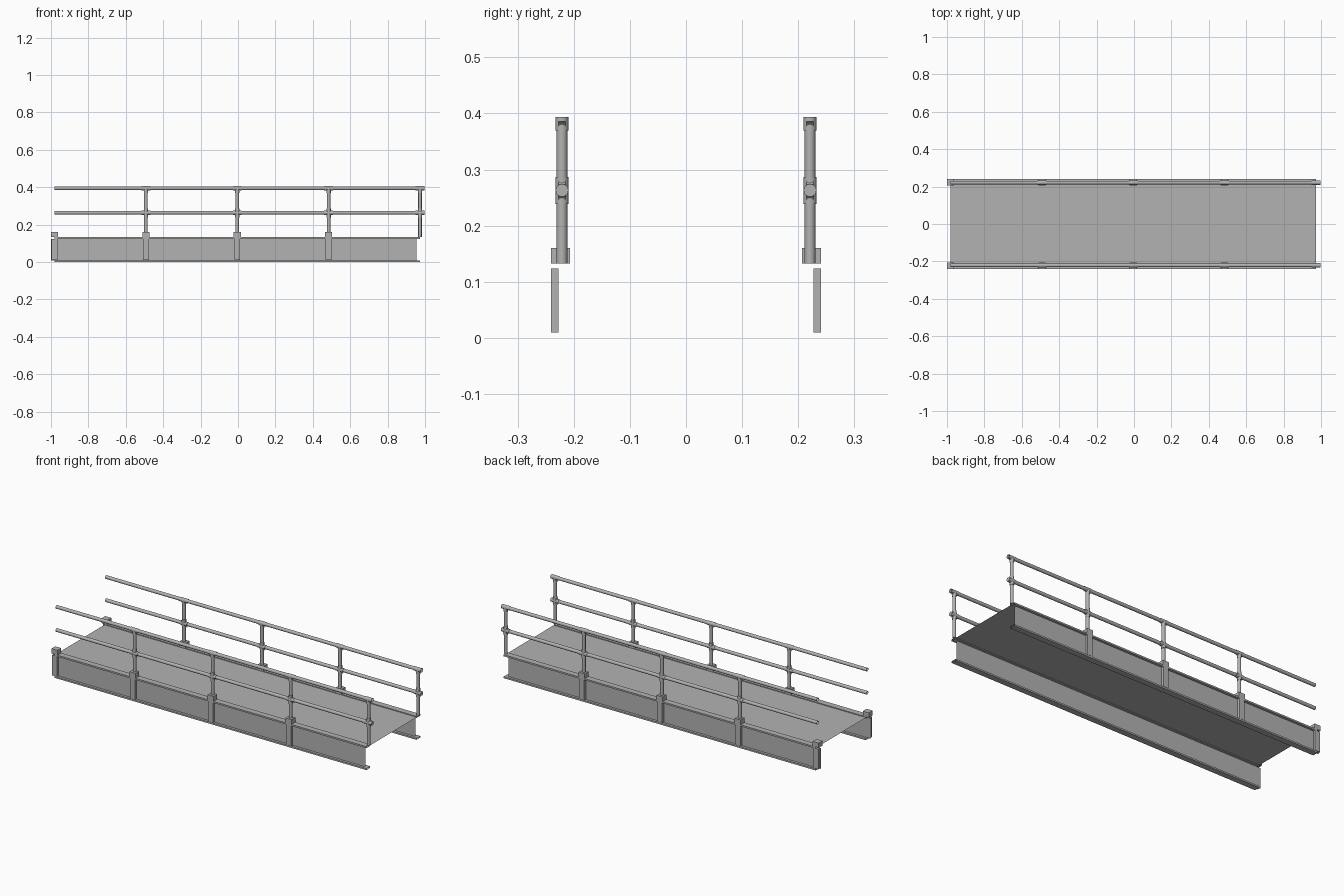
import bpy, bmesh
from math import pi, sin, cos
from mathutils import Matrix, Vector

cube = bpy.data.objects.get("Cube")
if cube:
    bpy.data.objects.remove(cube)

steel = bpy.data.materials.new("grey_steel")
steel.use_nodes = True
grey = (0.45, 0.45, 0.45, 1)
steel.diffuse_color = grey
steel.node_tree.nodes["Principled BSDF"].inputs["Base Color"].default_value = grey

# Shared layout
START, SPAN = -0.981, 0.4885
STATIONS = [START + SPAN * i for i in range(5)]
RAIL_Y, TOP_Z, MID_Z = 0.221, 0.394, 0.263
BEAM_TOP, FLANGE = 0.133, 0.009
TUBE_R, SLEEVE_R, ARM = 0.0096, 0.0114, 0.024


def finish(bm, name, smooth=False):
    bmesh.ops.recalc_face_normals(bm, faces=bm.faces[:])
    mesh = bpy.data.meshes.new(name)
    bm.to_mesh(mesh)
    bm.free()
    mesh.materials.append(steel)
    obj = bpy.data.objects.new(name, mesh)
    bpy.context.collection.objects.link(obj)
    if smooth:
        bpy.ops.object.select_all(action='DESELECT')
        obj.select_set(True)
        bpy.context.view_layer.objects.active = obj
        bpy.ops.object.shade_smooth_by_angle()
    return obj


def add_box(bm, low, high, open_ends=False):
    low, high = Vector(low), Vector(high)
    size = Matrix.Diagonal((*(high - low), 1))
    made = bmesh.ops.create_cube(bm, size=1, matrix=Matrix.Translation((low + high) / 2) @ size)
    if open_ends:
        faces = {f for v in made["verts"] for f in v.link_faces}
        mid = (low.x + high.x) / 2
        ends = [f for f in faces if abs(f.calc_center_median().x - mid) > (high.x - low.x) * 0.4]
        bmesh.ops.delete(bm, geom=ends, context='FACES')


def add_tube(bm, a, b, radius, capped=False):
    a, b = Vector(a), Vector(b)
    turn = (b - a).to_track_quat('Z', 'Y').to_matrix().to_4x4()
    bmesh.ops.create_cone(bm, cap_ends=capped, segments=16, radius1=radius, radius2=radius,
                          depth=(b - a).length, matrix=Matrix.Translation((a + b) / 2) @ turn)


def add_fillet(bm, x, y, z, sx, sz):
    """Concave corner web between a rail sleeve and a post sleeve."""
    inner, r, half = 0.008, 0.014, 0.006
    profile = [(inner, inner)]
    for i in range(6):
        t = pi / 2 * i / 5
        profile.append((inner + r * (1 - sin(t)), inner + r * (1 - cos(t))))
    verts = [bm.verts.new((x + sx * u, y - half, z + sz * w)) for u, w in profile]
    face = bm.faces.new(verts)
    out = bmesh.ops.extrude_face_region(bm, geom=[face])
    moved = [v for v in out["geom"] if isinstance(v, bmesh.types.BMVert)]
    bmesh.ops.translate(bm, verts=moved, vec=(0, 2 * half, 0))


# Walkway deck, a single thin sheet
bm = bmesh.new()
add_box(bm, (START, -0.221, 0.1275), (STATIONS[-1], 0.221, 0.1285), True)
finish(bm, "walkway_deck")

for label, s in (("right", -1), ("left", 1)):
    def across(x0, x1, y0, y1, z0, z1):
        ys = sorted((s * y0, s * y1))
        return (x0, ys[0], z0), (x1, ys[1], z1)

    # Side girder: two flanges and a slightly offset web
    bm = bmesh.new()
    for z in (0, BEAM_TOP - FLANGE):
        add_box(bm, *across(START, STATIONS[-1], 0.207, 0.241, z, z + FLANGE), True)
    add_box(bm, *across(-1, 0.954, 0.221, 0.227, FLANGE, BEAM_TOP - FLANGE), True)
    finish(bm, label + "_girder")

    # Stiffeners on the outer web and sockets on the top flange
    stiff, sockets = bmesh.new(), bmesh.new()
    for x in STATIONS[:-1]:
        add_box(stiff, *across(x - 0.016, x + 0.016, 0.227, 0.241, 0.01, BEAM_TOP - FLANGE))
        add_box(sockets, *across(x - 0.019, x + 0.019, 0.207, 0.241, BEAM_TOP, 0.16))
    finish(stiff, label + "_stiffeners")
    finish(sockets, label + "_post_sockets")

    # Handrail, knee rail and posts
    y = s * RAIL_Y
    for name, z in (("handrail", TOP_Z), ("knee_rail", MID_Z)):
        bm = bmesh.new()
        add_tube(bm, (START, y, z), (STATIONS[-1], y, z), TUBE_R)
        finish(bm, label + "_" + name, True)
    posts, fittings = bmesh.new(), bmesh.new()
    for x in STATIONS[1:]:
        add_tube(posts, (x, y, BEAM_TOP), (x, y, TOP_Z), TUBE_R, True)
        # Tee on the handrail, cross on the knee rail
        add_tube(fittings, (x - ARM, y, TOP_Z), (x + ARM, y, TOP_Z), SLEEVE_R)
        add_tube(fittings, (x, y, TOP_Z - ARM), (x, y, TOP_Z), SLEEVE_R)
        add_tube(fittings, (x - ARM, y, MID_Z), (x + ARM, y, MID_Z), SLEEVE_R, True)
        add_tube(fittings, (x, y, MID_Z - ARM), (x, y, MID_Z + ARM), SLEEVE_R, True)
        for sx in (-1, 1):
            add_fillet(fittings, x, y, TOP_Z, sx, -1)
            for sz in (-1, 1):
                add_fillet(fittings, x, y, MID_Z, sx, sz)
    finish(posts, label + "_posts", True)
    finish(fittings, label + "_rail_fittings", True)
